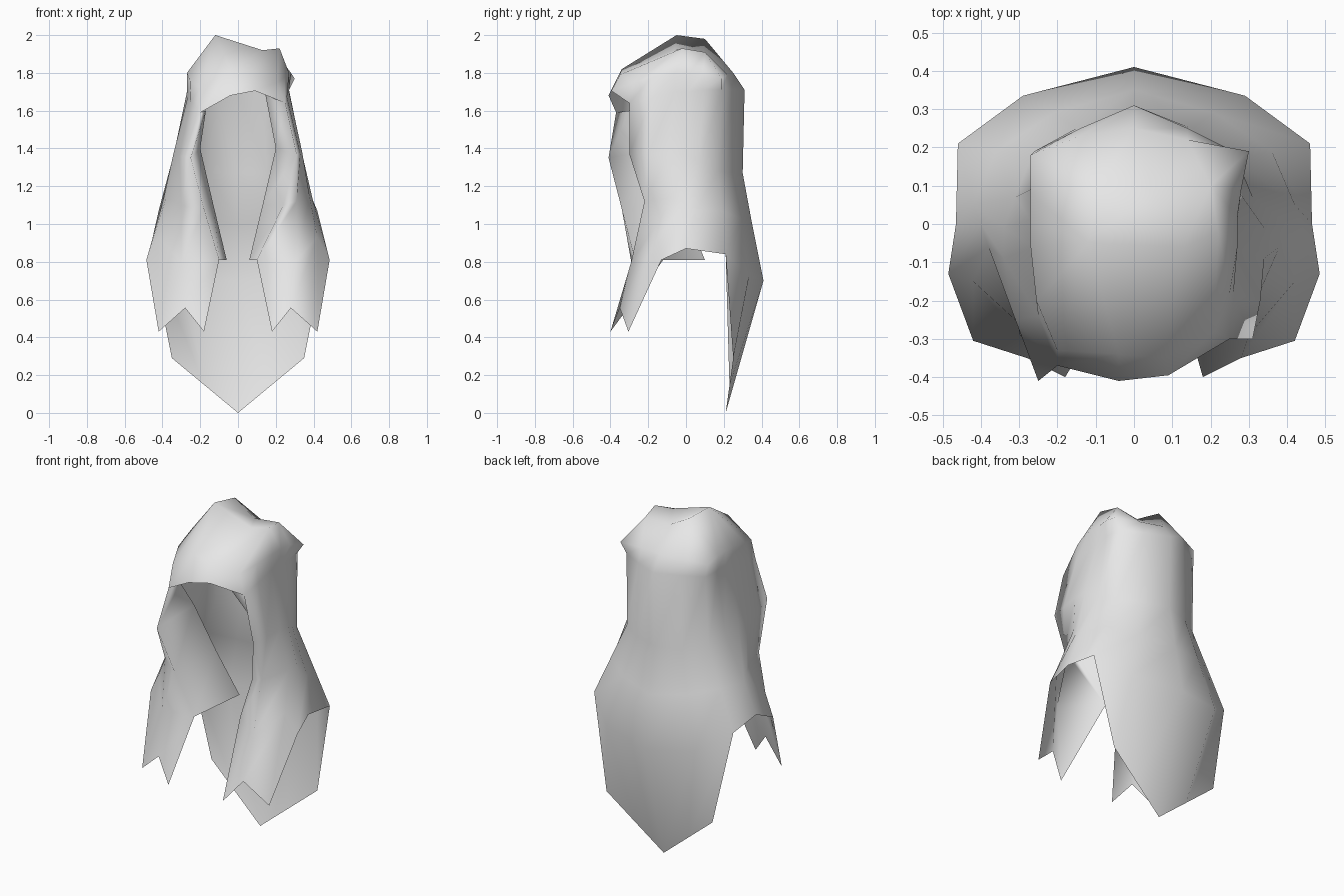
import bpy
import bmesh
from mathutils import Vector

default_cube = bpy.data.objects.get("Cube")
if default_cube:
    bpy.data.objects.remove(default_cube, do_unlink=True)

# One plain cloth colour
cloth = bpy.data.materials.new("light_grey_cloth")
cloth.use_nodes = True
cloth_colour = (0.8, 0.8, 0.8, 1)
cloth.diffuse_color = cloth_colour
cloth.node_tree.nodes["Principled BSDF"].inputs["Base Color"].default_value = cloth_colour

bm = bmesh.new()


def vertices(points):
    """Make vertices from points given in hundredths of a unit."""
    return [bm.verts.new(Vector(point) / 100) for point in points]


def loft(upper, lower, closed=False):
    """Join two rows of vertices with faces, collapsing repeated corners."""
    count = len(upper)
    for i in range(count if closed else count - 1):
        k = (i + 1) % count
        corners = list(dict.fromkeys((upper[i], upper[k], lower[k], lower[i])))
        if len(corners) > 2:
            bm.faces.new(corners)


def full_row(half, right_changes=None):
    """Mirror a half row (front to back centre) into a row round the back."""
    right = [(-x, y, z) for x, y, z in half]
    for column, point in (right_changes or {}).items():
        right[column] = point
    return vertices(right + half[-2::-1])


# Columns: inner lip, front fold, front panel, panel side, flare tip,
# side, side back, back, back centre
temple_half = [(14, -33, 171), (25, -30, 164), (26, -18, 167), (26, -6, 170), (27, 1, 170),
               (27, 9, 171), (26, 19, 171), (14, 25, 171), (0, 31, 171)]
cheek_half = [(20, -13, 140), (31, -30, 137), (33, -20, 137), (34, -9, 138), (34, -1, 137),
              (31, 7, 133), (27, 17, 128), (15, 25, 127), (0, 30, 127)]
shoulder_half = [(13, -2, 110), (24, -21, 110), (31, -22, 112), (38, -6, 114), (40, 0, 111),
                 (42, 5, 107), (36, 19, 107), (21, 29, 103), (0, 35, 100)]
hem_half = [(6, 10, 81), (10, -12, 81), (30, -29, 80), (42, -15, 93), (48.5, -13, 81),
            (46.5, 0, 87), (46, 21, 84), (29, 33.5, 73), (0, 41, 70)]

temple = full_row(temple_half, {0: (-17, -30, 160), 1: (-20, -37, 159), 2: (-25, -24, 165)})
cheek = full_row(cheek_half, {1: (-25, -41, 135), 2: (-31, -25, 136)})
shoulder = full_row(shoulder_half, {1: (-18, -34, 108), 2: (-30, -26, 110)})
hem = full_row(hem_half, {1: (-10, -27, 81)})

for upper, lower in ((temple, cheek), (cheek, shoulder), (shoulder, hem)):
    loft(upper, lower)

# Pointed front panels, two tips on each side, joined to the side flare
front_tips = [(18, -40, 43), (28, -35, 55.5), (42, -30.5, 43)]
right_tips = vertices([(-x, y, z) for x, y, z in front_tips])
left_tips = vertices(front_tips[::-1])
loft(hem[1:5], right_tips + right_tips[-1:])
loft(hem[-5:-1], left_tips[:1] + left_tips)

# Long back panel, tucked in towards its point
back_tail = [(-35, 25, 29), (-17.5, 23, 14.5), (0, 21, 0), (17.5, 23, 14.5), (35, 25, 29)]
loft(hem[6:11], vertices(back_tail))

# Hood: front arch, crown band and uneven folded top
arch = vertices([(9, -39.5, 170.5), (-4, -41, 168)])
crown = vertices([(-20, -33, 172), (-25.5, -20, 176), (-27, -6, 180), (-27, 1, 180),
                  (-27, 8, 180), (-27, 18, 178), (-14, 23, 180), (0, 25, 180),
                  (14, 22, 179), (30, 19, 177), (28, 9, 180), (27, 2, 180), (27, -6, 180),
                  (25, -18, 178), (21, -28, 175), (8, -35, 179), (-4, -34, 182)])
high_front, high_back, dip_back, low_back, low_front, dip_front = vertices(
    [(-12, -5, 200), (-9, 10, 198), (5, 8.5, 190), (20, 10, 191), (22, -2, 193), (13, -6, 192)])
top = ([high_front] * 4 + [high_back] * 3 + [dip_back] + [low_back] * 3
       + [low_front] * 4 + [dip_front, high_front])
loft(top, crown, closed=True)
loft(crown, temple[1:-1] + arch, closed=True)
bm.faces.new((high_front, dip_front, dip_back, high_back))
bm.faces.new((dip_front, low_front, low_back, dip_back))

# Finish as one smooth thin sheet
for face in bm.faces:
    face.smooth = True
mesh = bpy.data.meshes.new("hooded_cloak")
bm.to_mesh(mesh)
bm.free()
mesh.materials.append(cloth)
cloak = bpy.data.objects.new("hooded_cloak", mesh)
bpy.context.collection.objects.link(cloak)
